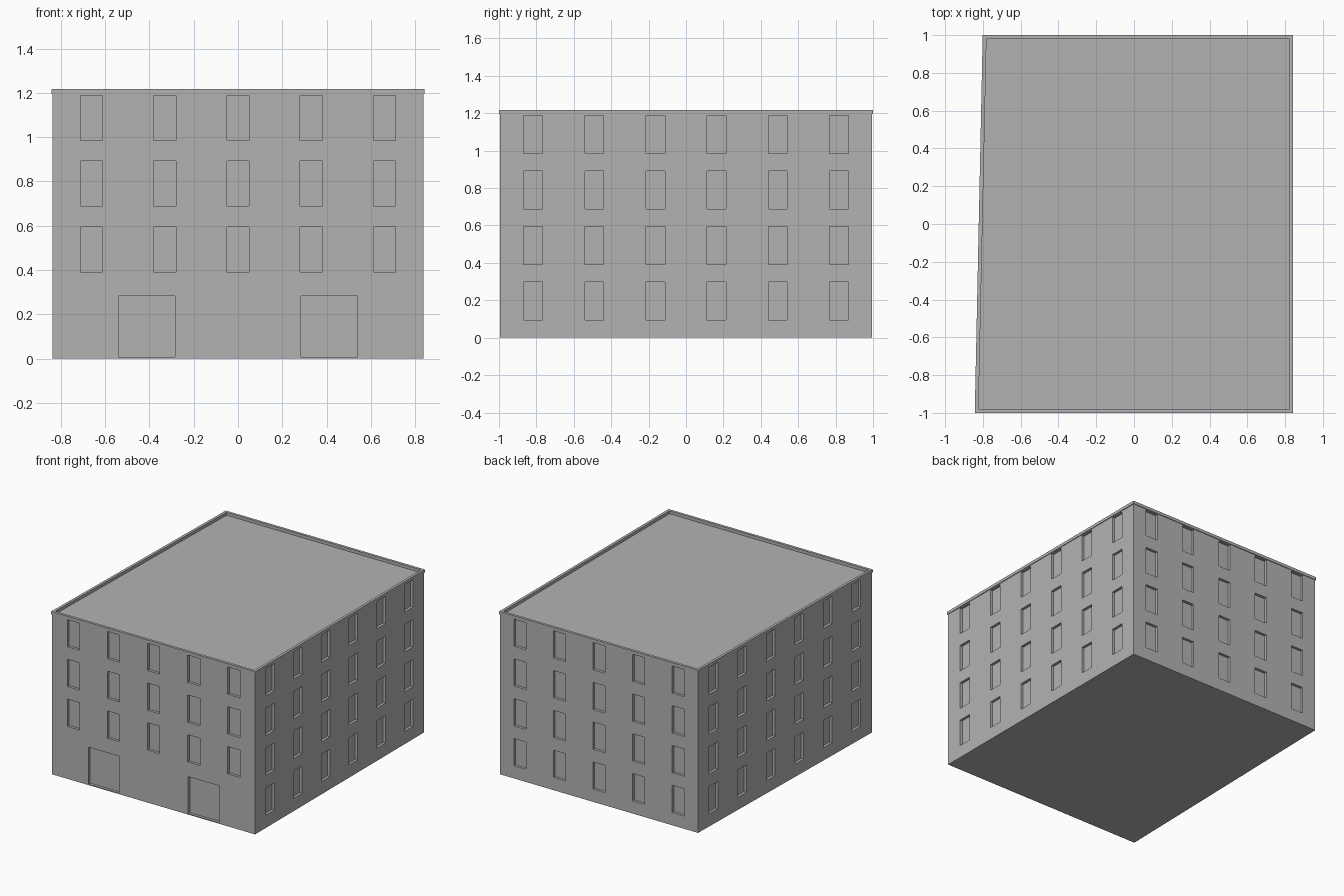
import bpy
import bmesh
from mathutils import Matrix, Vector

default = bpy.data.objects.get("Cube")
if default:
    bpy.data.objects.remove(default, do_unlink=True)

ROOF_Z, TOP_Z = 1.195, 1.217
RECESS = 0.02
ROWS = [0.095 + 0.297 * i for i in range(4)]
WINDOW_W, WINDOW_H = 0.1, 0.203

grey = bpy.data.materials.new("concrete grey")
grey.use_nodes = True
colour = (0.45, 0.45, 0.45, 1)
grey.diffuse_color = colour
grey.node_tree.nodes["Principled BSDF"].inputs["Base Color"].default_value = colour


def make_object(name, bm):
    bmesh.ops.recalc_face_normals(bm, faces=bm.faces)
    mesh = bpy.data.meshes.new(name)
    bm.to_mesh(mesh)
    bm.free()
    mesh.materials.append(grey)
    obj = bpy.data.objects.new(name, mesh)
    bpy.context.collection.objects.link(obj)
    return obj


def footprint(inset):
    """Plan corners, anticlockwise from front left; the -x side is slanted."""
    x, y = 0.843 - inset, 1 - inset
    return [Vector((-x, -y, 0)), Vector((x, -y, 0)),
            Vector((x, y, 0)), Vector((-0.801 + inset, y, 0))]


def loop(bm, inset, z):
    return [bm.verts.new((p.x, p.y, z)) for p in footprint(inset)]


def bridge(bm, lower, upper):
    for i in range(4):
        j = (i + 1) % 4
        bm.faces.new((lower[i], lower[j], upper[j], upper[i]))


# Main block with a flat roof
bm = bmesh.new()
base, top = loop(bm, 0.005, 0), loop(bm, 0.005, ROOF_Z)
bm.faces.new(base)
bm.faces.new(top)
bridge(bm, base, top)
building = make_object("building_walls", bm)

# Cutter boxes for the recessed windows and doors
cut = bmesh.new()
corners = footprint(0.005)


def opening(side, along, z, width, height):
    """Add a box centred at a distance from the middle of one wall."""
    a, b = corners[side], corners[(side + 1) % 4]
    u = (b - a).normalized()
    n = Vector((u.y, -u.x, 0))
    centre = (a + b) / 2 + u * along + Vector((0, 0, z + height / 2))
    frame = Matrix((u, n, Vector((0, 0, 1)))).transposed().to_4x4()
    size = Matrix.Diagonal((width, RECESS * 2, height, 1))
    bmesh.ops.create_cube(cut, size=1, matrix=Matrix.Translation(centre) @ frame @ size)


for side in range(4):
    count = 6 if side % 2 else 5
    pitch = 0.327 if side else 0.331
    for z in ROWS[0 if side else 1:]:
        for i in range(count):
            opening(side, (i - (count - 1) / 2) * pitch, z, WINDOW_W, WINDOW_H)
for x in (-0.412, 0.412):
    opening(0, x, 0.007, 0.253, 0.276)

cutter = make_object("opening_cutter", cut)
cutter.hide_render = True
mod = building.modifiers.new("openings", "BOOLEAN")
mod.operation = "DIFFERENCE"
mod.solver = "EXACT"
mod.object = cutter
graph = bpy.context.evaluated_depsgraph_get()
building.data = bpy.data.meshes.new_from_object(building.evaluated_get(graph))
building.modifiers.clear()
bpy.data.objects.remove(cutter, do_unlink=True)

# Low parapet around the roof, slightly overhanging the walls
bm = bmesh.new()
rings = [loop(bm, 0, ROOF_Z), loop(bm, 0, TOP_Z),
         loop(bm, 0.02, TOP_Z), loop(bm, 0.02, ROOF_Z)]
for i in range(4):
    bridge(bm, rings[i], rings[(i + 1) % 4])
make_object("roof_parapet", bm)
